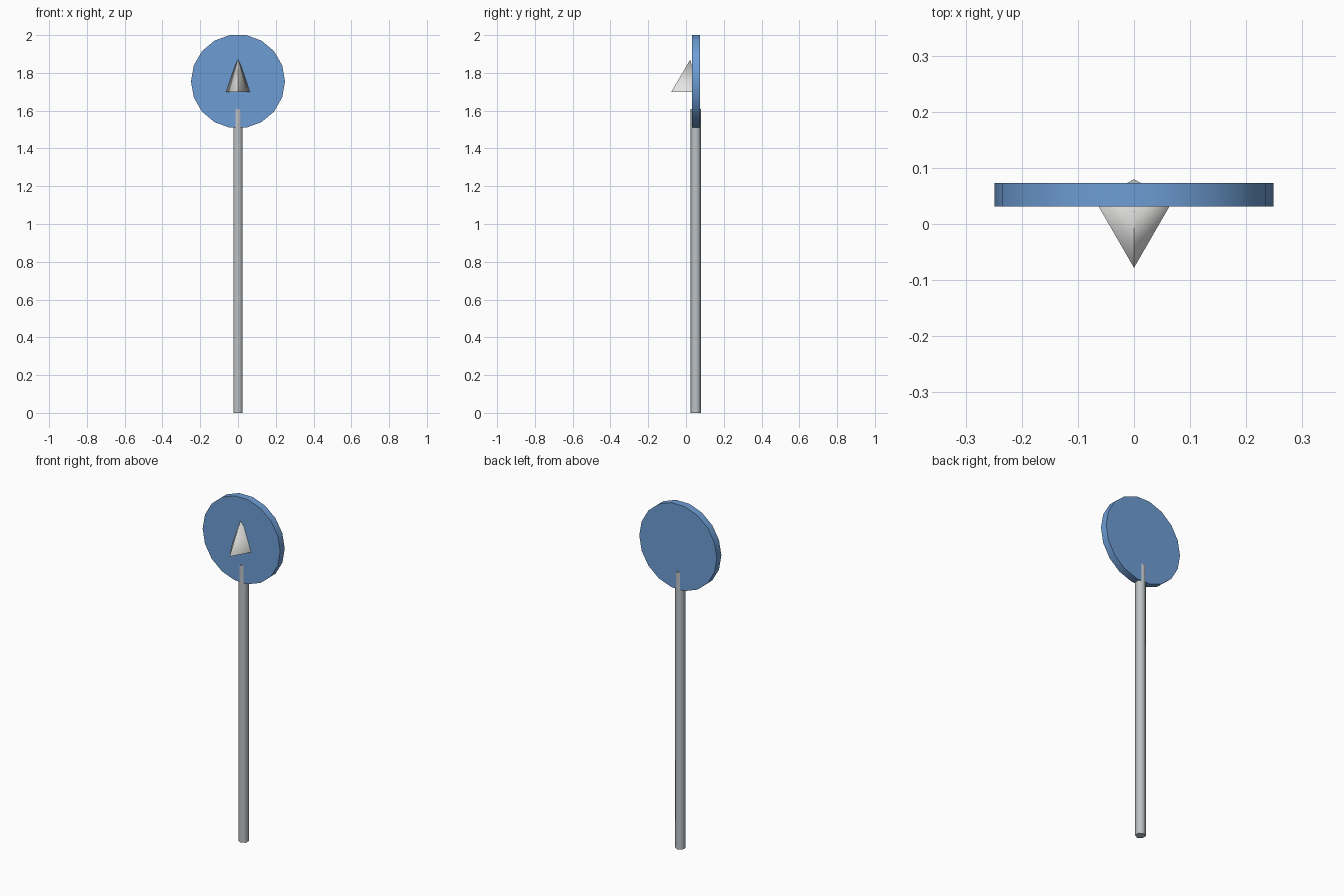
import bpy
import bmesh
from math import cos, sin, pi, radians
from mathutils import Matrix

cube = bpy.data.objects.get("Cube")
if cube:
    bpy.data.objects.remove(cube, do_unlink=True)


def make_material(name, rgb):
    mat = bpy.data.materials.new(name)
    mat.use_nodes = True
    color = (*rgb, 1.0)
    mat.diffuse_color = color
    mat.node_tree.nodes["Principled BSDF"].inputs["Base Color"].default_value = color
    return mat


def make_tapered(name, mat, sides, radius, height, start, location, tilt=0.0, pointed=False):
    """Regular prism or pyramid with smooth sides and crisp caps."""
    bm = bmesh.new()
    angles = [start + 2 * pi * i / sides for i in range(sides)]

    def ring(z):
        return [bm.verts.new((radius * cos(a), radius * sin(a), z)) for a in angles]

    low = ring(0)
    caps = [bm.faces.new(low[::-1])]
    high = [bm.verts.new((0, 0, height))] if pointed else ring(height)
    if not pointed:
        caps.append(bm.faces.new(high))
    for i in range(sides):
        j = (i + 1) % sides
        upper = high if pointed else [high[j], high[i]]
        bm.faces.new([low[i], low[j], *upper]).smooth = True
    for cap in caps:
        for edge in cap.edges:
            edge.smooth = False
    bm.transform(Matrix.Rotation(tilt, 4, "X"))
    mesh = bpy.data.meshes.new(name)
    bm.to_mesh(mesh)
    bm.free()
    mesh.materials.append(mat)
    obj = bpy.data.objects.new(name, mesh)
    obj.location = location
    bpy.context.collection.objects.link(obj)
    return obj


blue = make_material("sign blue", (0.155, 0.34, 0.66))
steel = make_material("steel grey", (0.51, 0.54, 0.56))
white = make_material("off white", (0.78, 0.78, 0.77))

# Hexagonal post
make_tapered("post", steel, 6, 0.028, 1.61, pi / 2, (0, 0.052, 0))

# Upright round sign plate, extruded towards the front
make_tapered("sign_disc", blue, 18, 0.249, 0.042, 0, (0, 0.073, 1.755), tilt=radians(90))

# Three-sided pointer, partly sunk into the plate
pointer = make_tapered("pointer", white, 3, 0.1, 0.17, -pi / 2, (0, 0.022, 1.70), pointed=True)

# Crisp ridge down the front of the pointer
for edge in pointer.data.edges:
    ends = [pointer.data.vertices[v].co for v in edge.vertices]
    if all(abs(p.x) < 0.001 for p in ends):
        edge.use_edge_sharp = True
